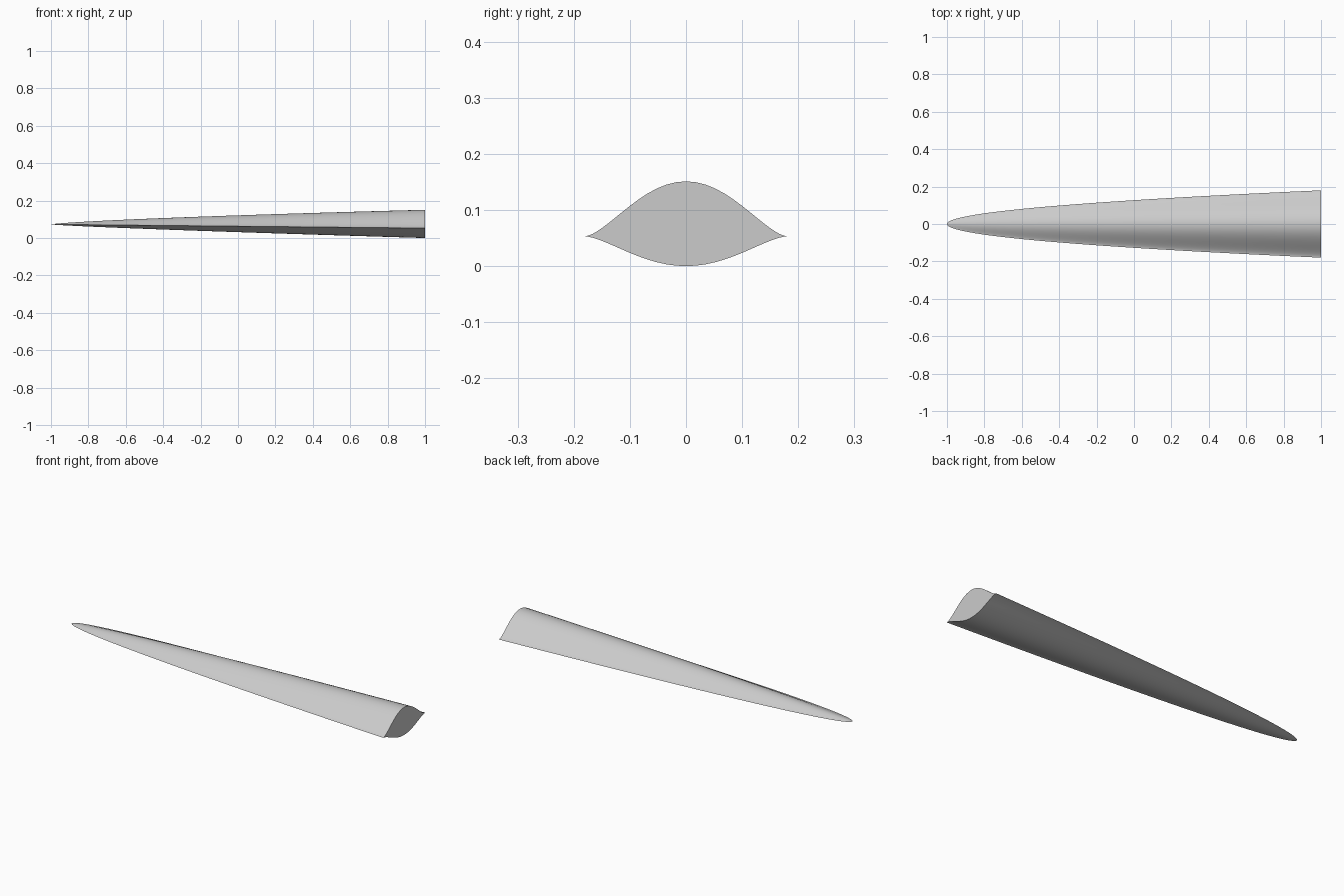
import bpy, bmesh, math

cube = bpy.data.objects.get("Cube")
if cube:
    bpy.data.objects.remove(cube, do_unlink=True)

grey = bpy.data.materials.new("light grey")
grey.use_nodes = True
colour = (0.6, 0.6, 0.6, 1)
grey.diffuse_color = colour
grey.node_tree.nodes["Principled BSDF"].inputs["Base Color"].default_value = colour

STATIONS, SIDE = 48, 32            # rings along the body, segments per surface
HALF_WIDTH, UPPER, LOWER = 0.18, 0.098, 0.053
TIP_Z, EDGE_DROP = 0.073, 0.02


def ring(t):
    """Cross-section at fraction t from tip to base: upper then lower curve."""
    width = HALF_WIDTH * t ** 0.5
    rise = t ** 0.75
    points = []
    for i in range(2 * SIDE):
        angle = math.pi * i / SIDE
        u = math.cos(angle)
        height = UPPER if i < SIDE else -LOWER
        bump = max(0, 1 - u * u) ** 1.6
        z = TIP_Z - EDGE_DROP * t + height * rise * bump
        points.append((2 * t - 1, width * u, z))
    return points


# Tapered lifting body with a knife edge on both sides
bm = bmesh.new()
tip = bm.verts.new((-1, 0, TIP_Z))
rings = [[bm.verts.new(p) for p in ring((k / STATIONS) ** 2)]
         for k in range(1, STATIONS + 1)]
count = 2 * SIDE
for i in range(count):
    j = (i + 1) % count
    bm.faces.new((tip, rings[0][i], rings[0][j]))
    for a, b in zip(rings, rings[1:]):
        bm.faces.new((a[i], b[i], b[j], a[j]))

# Flat base, built as strips between the upper and lower curves
base = rings[-1]
for i in range(SIDE):
    low_a, low_b = base[-i % count], base[-(i + 1) % count]
    corners = list(dict.fromkeys((base[i], base[i + 1], low_b, low_a)))
    bm.faces.new(corners)
bmesh.ops.recalc_face_normals(bm, faces=bm.faces)

mesh = bpy.data.meshes.new("tapered_body")
bm.to_mesh(mesh)
bm.free()
mesh.materials.append(grey)
body = bpy.data.objects.new("tapered_body", mesh)
bpy.context.collection.objects.link(body)

# Smooth surfaces with crisp side edges and base rim
bpy.ops.object.select_all(action="DESELECT")
body.select_set(True)
bpy.context.view_layer.objects.active = body
bpy.ops.object.shade_smooth_by_angle(angle=math.radians(30))
